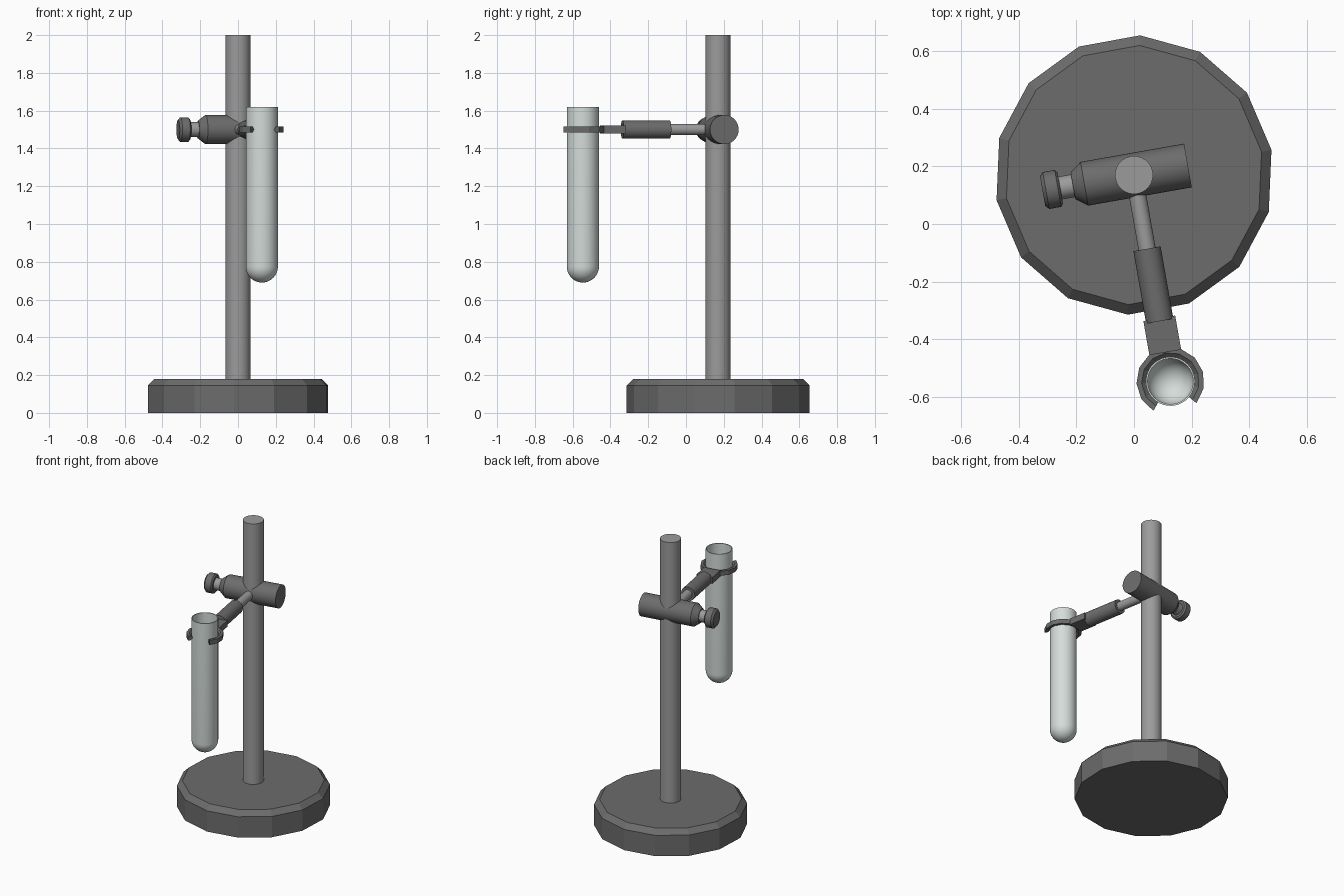
import bpy, bmesh, math
from mathutils import Matrix, Vector

cube = bpy.data.objects.get("Cube")
if cube:
    bpy.data.objects.remove(cube)


def material(name, colour):
    m = bpy.data.materials.new(name)
    m.use_nodes = True
    m.diffuse_color = (*colour, 1)
    m.node_tree.nodes["Principled BSDF"].inputs["Base Color"].default_value = (*colour, 1)
    return m


dark = material("dark grey metal", (0.15, 0.15, 0.15))
steel = material("light steel", (0.33, 0.33, 0.33))
glass = material("pale glass", (0.66, 0.72, 0.70))

# Shared frames: the clamp lies along its local x, the arm reaches along local -y
POLE = Vector((0, 0.17, 0))
TILT = math.radians(10)
JOINT = Matrix.Translation(POLE + Vector((0, 0, 1.5))) @ Matrix.Rotation(TILT, 4, "Z")
ALONG_CLAMP = JOINT @ Matrix.Rotation(math.pi / 2, 4, "Y")
ALONG_ARM = JOINT @ Matrix.Rotation(math.pi / 2, 4, "X")
REACH = 0.727


def finish(name, bm, mat, frame, smooth=True):
    bmesh.ops.remove_doubles(bm, verts=bm.verts, dist=0.0001)
    bmesh.ops.recalc_face_normals(bm, faces=bm.faces)
    me = bpy.data.meshes.new(name)
    bm.to_mesh(me)
    bm.free()
    me.materials.append(mat)
    ob = bpy.data.objects.new(name, me)
    bpy.context.collection.objects.link(ob)
    ob.matrix_world = frame
    if smooth:
        bpy.ops.object.select_all(action="DESELECT")
        ob.select_set(True)
        bpy.context.view_layer.objects.active = ob
        bpy.ops.object.shade_smooth_by_angle(angle=math.radians(30))
    return ob


def lathe(name, profile, mat, frame, sides=40, smooth=True, start=0.0):
    """Turn a (radius, height) profile around the local z axis."""
    bm = bmesh.new()
    rings = []
    for i in range(sides):
        a = start + math.tau * i / sides
        rings.append([bm.verts.new((r * math.cos(a), r * math.sin(a), z)) for r, z in profile])
    for i in range(sides):
        a, b = rings[i], rings[(i + 1) % sides]
        for j in range(len(profile) - 1):
            bm.faces.new((a[j], b[j], b[j + 1], a[j + 1]))
    for j in (0, -1):
        if profile[j][0] > 0.001:
            bm.faces.new([ring[j] for ring in rings])
    return finish(name, bm, mat, frame, smooth)


# Faceted base and upright pole
STAND = Matrix.Translation(POLE)
lathe("base", [(0.485, 0), (0.485, 0.145), (0.45, 0.18)], dark, STAND,
      sides=14, smooth=False, start=math.radians(87.5))
lathe("pole", [(0.066, 0.17), (0.066, 2)], steel, STAND)

# Cross clamp with its tightening screw
lathe("clamp_body", [(0.047, -0.215), (0.077, -0.175), (0.077, 0.19)], dark, ALONG_CLAMP)
lathe("clamp_screw", [(0.04, -0.3), (0.04, -0.2)], steel, ALONG_CLAMP)
lathe("clamp_knob", [(0.052, -0.322), (0.065, -0.31), (0.065, -0.268), (0.055, -0.26)],
      dark, ALONG_CLAMP)

# Arm reaching out to the holder
lathe("arm_rod", [(0.03, 0.03), (0.03, 0.28)], steel, ALONG_ARM)
lathe("arm_sleeve", [(0.048, 0.26), (0.048, 0.515)], dark, ALONG_ARM)
bm = bmesh.new()
bmesh.ops.create_cube(bm, size=1)
bmesh.ops.scale(bm, vec=(0.112, 0.12, 0.044), verts=bm.verts)
finish("holder_block", bm, dark, JOINT @ Matrix.Translation((0, -0.565, 0)), smooth=False)

# Open holder ring with a wedge-shaped inner edge
HOLDER = JOINT @ Matrix.Translation((0, -REACH, 0))
SECTION = [(0.118, -0.016), (0.118, 0.016), (0.1, 0.016), (0.083, 0), (0.1, -0.016)]
STEPS = 10
bm = bmesh.new()
loops = []
for i in range(STEPS + 1):
    a = math.radians(-50 + 280 * i / STEPS)
    loops.append([bm.verts.new((r * math.cos(a), r * math.sin(a), z)) for r, z in SECTION])
for a, b in zip(loops, loops[1:]):
    for j in range(len(SECTION)):
        k = (j + 1) % len(SECTION)
        bm.faces.new((a[j], b[j], b[k], a[k]))
bm.faces.new(loops[0])
bm.faces.new(loops[-1])
finish("holder_ring", bm, dark, HOLDER, smooth=False)


# Hollow round-bottomed tube
def bowl(radius, centre, steps=12):
    return [(radius * math.sin(t), centre - radius * math.cos(t))
            for t in (math.pi / 2 * i / steps for i in range(steps + 1))]


OUTER, INNER, RIM = 0.085, 0.079, 0.12
wall = bowl(OUTER, -0.725) + [(OUTER, RIM), (INNER, RIM)] + bowl(INNER, -0.725)[::-1]
lathe("test_tube", wall, glass, HOLDER)
